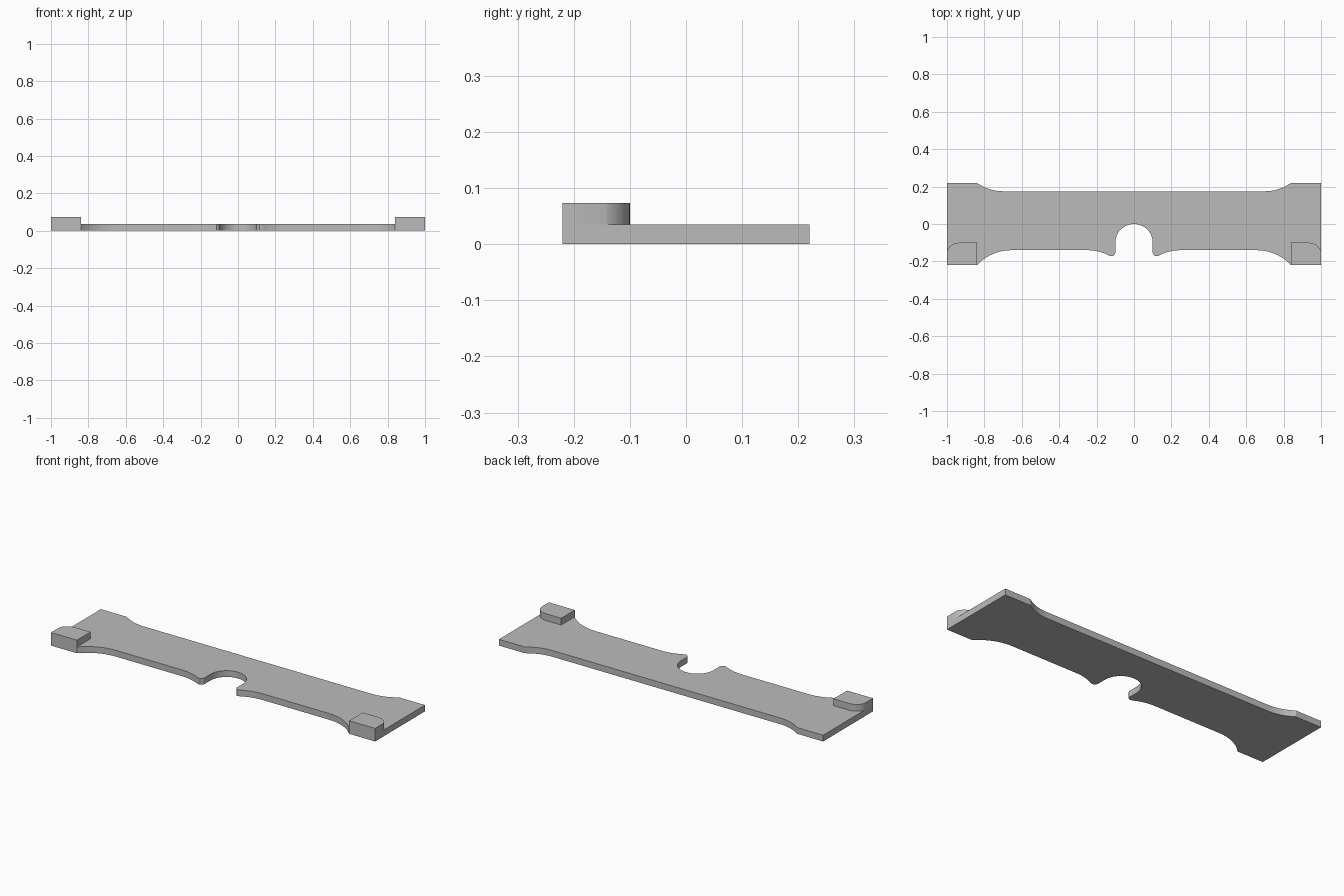
import bpy, bmesh
from math import sin, cos, asin, pi, radians

if "Cube" in bpy.data.objects:
    bpy.data.objects.remove(bpy.data.objects["Cube"])

grey = bpy.data.materials.new("plain grey")
grey.use_nodes = True
COLOUR = (0.5, 0.5, 0.5, 1)
grey.diffuse_color = COLOUR
grey.node_tree.nodes["Principled BSDF"].inputs["Base Color"].default_value = COLOUR


def flare(start, dx, dy, steps=10):
    """Arc leaving start along x, then drifting sideways by dy over dx."""
    radius = (dx * dx + dy * dy) / (2 * abs(dy))
    end = asin(min(1, abs(dx) / radius))
    sx, sy = (1 if dx > 0 else -1), (1 if dy > 0 else -1)
    return [(start[0] + sx * radius * sin(end * i / steps),
             start[1] + sy * radius * (1 - cos(end * i / steps)))
            for i in range(steps + 1)]


def slab(name, outline, bottom, top):
    """Extrude a closed outline straight up."""
    bm = bmesh.new()
    face = bm.faces.new([bm.verts.new((x, y, bottom)) for x, y in outline])
    up = bmesh.ops.extrude_face_region(bm, geom=[face])["geom"]
    bmesh.ops.translate(bm, vec=(0, 0, top - bottom),
                        verts=[v for v in up if isinstance(v, bmesh.types.BMVert)])
    bmesh.ops.recalc_face_normals(bm, faces=bm.faces)
    mesh = bpy.data.meshes.new(name)
    bm.to_mesh(mesh)
    bm.free()
    mesh.materials.append(grey)
    obj = bpy.data.objects.new(name, mesh)
    bpy.context.collection.objects.link(obj)
    bpy.ops.object.select_all(action="DESELECT")
    obj.select_set(True)
    bpy.context.view_layer.objects.active = obj
    bpy.ops.object.shade_smooth_by_angle(angle=radians(25))
    return obj


def mirrored(points):
    return [(-x, y) for x, y in reversed(points)]


THICK, HEIGHT, HALF = 0.035, 0.073, 0.22

# Plate: one half of the outline from the back edge round to the notch
half = flare((0.70, 0.175), 0.14, HALF - 0.175)
half += [(1, HALF), (1, -HALF)]
half += flare((0.655, -0.14), 0.185, -0.08)[::-1]
half += flare((0.25, -0.14), -0.12, -0.03)
half += [(0.115, -0.172), (0.105, -0.165), (0.1, -0.155)]
# Rounded notch in the front edge
half += [(0.1 * cos(a), -0.1 + 0.1 * sin(a))
         for a in (pi / 2 * i / 14 for i in range(14))]
plate = slab("plate", half + [(0, 0)] + mirrored(half), 0, THICK)

# Raised corner blocks with a rounded outer back corner
block = [(0.84, -HALF), (0.84, -0.10)]
block += flare((0.935, -0.10), 0.065, -0.045)
block += [(1, -HALF)]
slab("left_block", block, THICK, HEIGHT)
slab("right_block", mirrored(block), THICK, HEIGHT)
